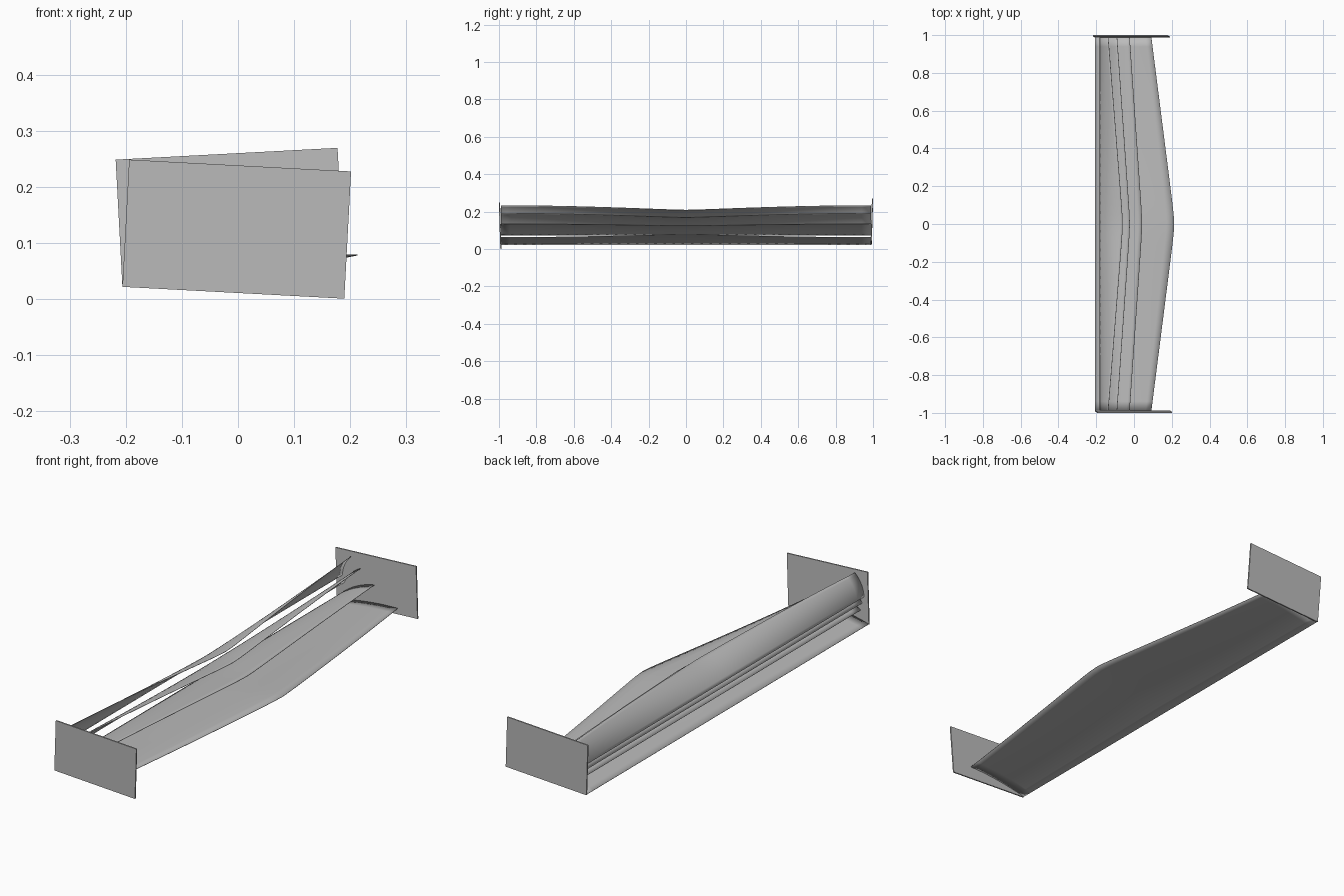
import bpy, bmesh, math
from mathutils import Vector

old = bpy.data.objects.get("Cube")
if old:
    bpy.data.objects.remove(old, do_unlink=True)

grey = bpy.data.materials.new("plain_grey")
grey.use_nodes = True
colour = (0.5, 0.5, 0.5, 1)
grey.diffuse_color = colour
grey.node_tree.nodes["Principled BSDF"].inputs["Base Color"].default_value = colour

HALF_SPAN = 0.988


def make_object(name, bm):
    mesh = bpy.data.meshes.new(name)
    bm.to_mesh(mesh)
    bm.free()
    mesh.materials.append(grey)
    ob = bpy.data.objects.new(name, mesh)
    bpy.context.collection.objects.link(ob)
    return ob


def wing_element(name, rear, tip_end, tip_mid, bulge, spans=40, steps=10):
    """Thin arched sheet: straight rear edge, swept front edge peaking mid-span."""
    bm = bmesh.new()
    rows = []
    for i in range(spans + 1):
        s = 2 * i / spans - 1
        t = (math.hypot(s, 0.04) - 0.04) / (math.hypot(1, 0.04) - 0.04)
        a = Vector(rear)
        b = Vector((tip_mid[0] + (tip_end[0] - tip_mid[0]) * t,
                    tip_mid[1] + (tip_end[1] - tip_mid[1]) * math.sin(t * math.pi / 2)))
        chord = b - a
        normal = Vector((-chord.y, chord.x))
        row = []
        for j in range(steps + 1):
            u = j / steps
            p = a + chord * u + normal * (4 * bulge * u * (1 - u))
            row.append(bm.verts.new((p.x, s * HALF_SPAN, p.y)))
        rows.append(row)
    for r, q in zip(rows, rows[1:]):
        for j in range(steps):
            bm.faces.new((r[j], r[j + 1], q[j + 1], q[j]))
    ob = make_object(name, bm)
    mod = ob.modifiers.new("thin_sheet", "SOLIDIFY")
    mod.thickness = 0.002
    bpy.ops.object.select_all(action="DESELECT")
    ob.select_set(True)
    bpy.context.view_layer.objects.active = ob
    bpy.ops.object.shade_smooth_by_angle(angle=math.radians(30))


def endplate(name, side, pitch):
    """Flat rectangular plate, pitched about its lower rear corner, leaning outward."""
    bm = bmesh.new()
    corner = Vector((-0.206, 0.022))
    along = Vector((math.cos(pitch), math.sin(pitch)))
    up = Vector((-along.y, along.x))
    verts = []
    for inset in (0, 0.006):
        for u, v in ((0, 0), (1, 0), (1, 1), (0, 1)):
            p = corner + along * 0.396 * u + up * 0.227 * v
            y = side * (0.993 + 0.007 * v - inset)
            verts.append(bm.verts.new((p.x, y, p.y)))
    outer, inner = verts[:4], verts[4:]
    bm.faces.new(outer)
    bm.faces.new(inner[::-1])
    for k in range(4):
        n = (k + 1) % 4
        bm.faces.new((outer[n], outer[k], inner[k], inner[n]))
    bmesh.ops.recalc_face_normals(bm, faces=bm.faces)
    make_object(name, bm)


# Main plane and the three stacked flaps
wing_element("main_plane", (-0.206, 0.025), (0.092, 0.064), (0.213, 0.08), 0.03)
wing_element("lower_flap", (-0.165, 0.075), (-0.023, 0.137), (0.043, 0.127), 0.06)
wing_element("middle_flap", (-0.173, 0.108), (-0.09, 0.193), (-0.022, 0.172), 0.08)
wing_element("upper_flap", (-0.182, 0.138), (-0.137, 0.234), (-0.06, 0.21), 0.1)

# Endplates, pitched in opposite directions
endplate("front_endplate", -1, math.radians(-3.04))
endplate("back_endplate", 1, math.radians(3.04))
